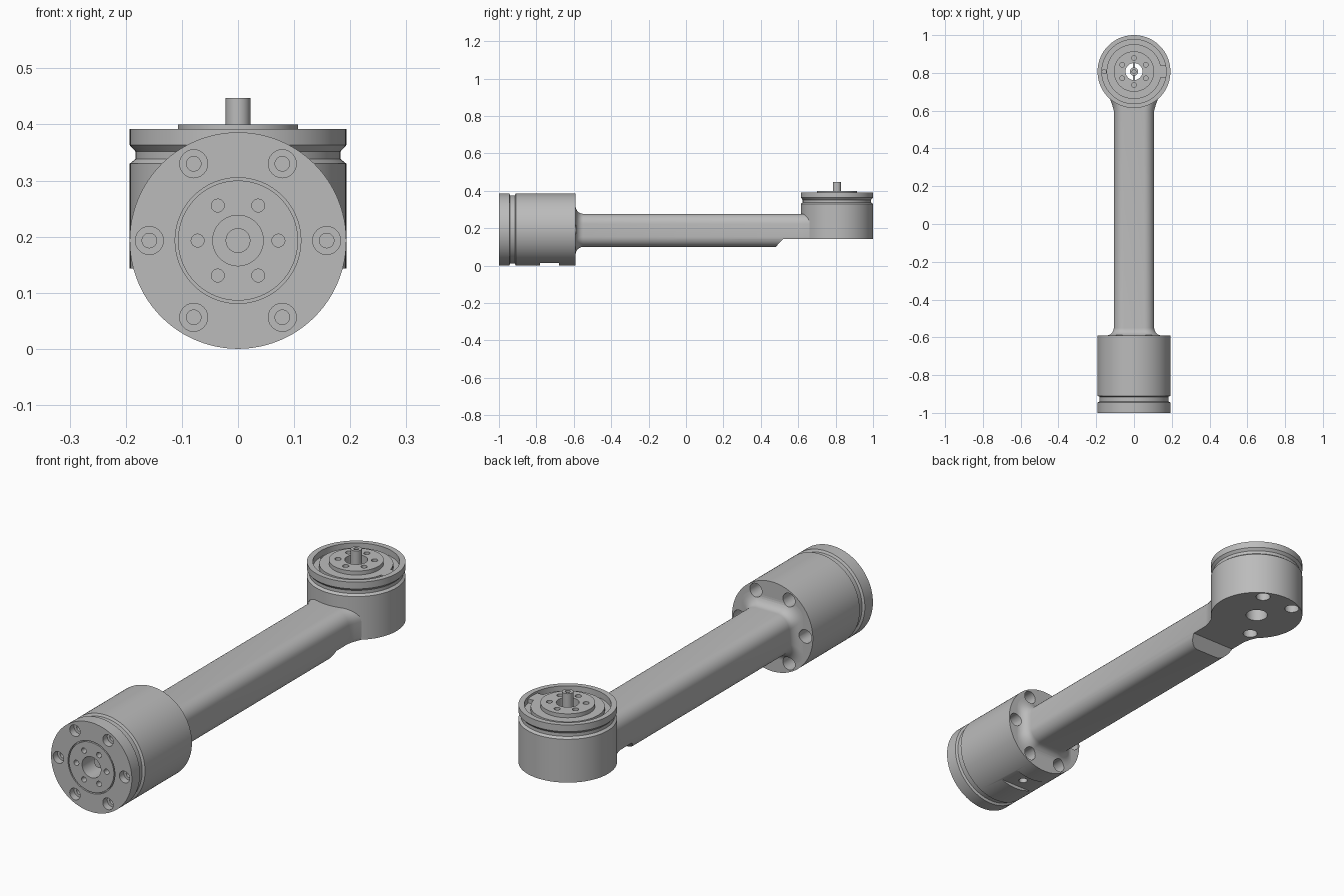
import bpy, bmesh
from math import sin, cos, pi, radians
from mathutils import Matrix, Vector

old = bpy.data.objects.get("Cube")
if old:
    bpy.data.objects.remove(old, do_unlink=True)

grey = bpy.data.materials.new("machined grey")
grey.use_nodes = True
colour = (0.5, 0.5, 0.5, 1)
grey.diffuse_color = colour
grey.node_tree.nodes["Principled BSDF"].inputs["Base Color"].default_value = colour

HUB_Z = 0.193      # height of the base hub axis
TIP_Y = 0.807      # position of the tip hub axis
BOLT_R = 0.158
TO_FRONT = Matrix.Translation((0, 0, HUB_Z)) @ Matrix.Rotation(pi / 2, 4, 'X')
TO_TIP = Matrix.Translation((0, TIP_Y, 0))


def revolve(bm, profile, x=0, y=0, steps=32):
    """Spin (radius, height) points about a vertical axis at x, y."""
    part = bmesh.new()
    verts = [part.verts.new((r, 0, h)) for r, h in profile]
    edges = [part.edges.new(p) for p in zip(verts, verts[1:])]
    if profile[0][0] > 0:
        edges.append(part.edges.new((verts[-1], verts[0])))
    bmesh.ops.spin(part, geom=verts + edges, axis=(0, 0, 1), cent=(0, 0, 0),
                   angle=2 * pi, steps=steps)
    bmesh.ops.remove_doubles(part, verts=part.verts, dist=1e-5)
    bmesh.ops.recalc_face_normals(part, faces=part.faces)
    part.transform(Matrix.Translation((x, y, 0)))
    mesh = bpy.data.meshes.new("temporary")
    part.to_mesh(mesh)
    part.free()
    bm.from_mesh(mesh)
    bpy.data.meshes.remove(mesh)


def cylinder(bm, r, low, high, x=0, y=0, steps=24):
    revolve(bm, [(0, low), (r, low), (r, high), (0, high)], x, y, steps)


def box(bm, low, high):
    low, high = Vector(low), Vector(high)
    m = Matrix.Translation((low + high) / 2) @ Matrix.Diagonal((high - low).to_4d())
    bmesh.ops.create_cube(bm, size=1, matrix=m)


def circle(radius, angles):
    return [(radius * cos(radians(a)), radius * sin(radians(a))) for a in angles]


def finish(name, bm, matrix=Matrix()):
    bm.transform(matrix)
    bmesh.ops.recalc_face_normals(bm, faces=bm.faces)
    mesh = bpy.data.meshes.new(name)
    bm.to_mesh(mesh)
    bm.free()
    mesh.materials.append(grey)
    obj = bpy.data.objects.new(name, mesh)
    bpy.context.collection.objects.link(obj)
    return obj


def activate(obj):
    bpy.ops.object.select_all(action='DESELECT')
    obj.select_set(True)
    bpy.context.view_layer.objects.active = obj


def cut(obj, *cutters):
    activate(obj)
    for cutter in cutters:
        mod = obj.modifiers.new("cut", 'BOOLEAN')
        mod.operation = 'DIFFERENCE'
        mod.solver = 'EXACT'
        mod.object = cutter
        bpy.ops.object.modifier_apply(modifier=mod.name)


# Base hub: drum facing the front, with rim groove, ring groove and centre bore
bm = bmesh.new()
revolve(bm, [(0, .59), (.193, .59), (.193, .91), (.183, .915), (.183, .94),
             (.193, .945), (.193, 1), (.112, 1), (.112, .985), (.107, .985),
             (.107, 1), (.045, 1), (.045, .88), (.022, .88), (.022, .95),
             (0, .95)], steps=96)
base_hub = finish("base_hub", bm, TO_FRONT)

# Tip hub: drum facing up, with rim groove, recessed ring and through bore
bm = bmesh.new()
revolve(bm, [(.045, .143), (.193, .143), (.193, .33), (.183, .338), (.183, .352),
             (.193, .363), (.193, .392), (.17, .392), (.17, .365), (.145, .365),
             (.145, .383), (.107, .383), (.107, .4), (.045, .4)], steps=96)
tip_hub = finish("tip_hub", bm, TO_TIP)

# Arm: rounded box section, flared where it meets each hub
sections = [(-.63, .04, .04)]
for i in range(9):
    a = i / 8 * pi / 2
    sections.append((-.59 + .04 * (1 - cos(a)), .04 * (1 - sin(a)), .04 * (1 - sin(a))))
sections += [(.6, 0, 0), (.63, .008, 0), (.66, .02, 0)]
bm = bmesh.new()
rings = []
for y, wide, tall in sections:
    corner = .055
    w, h = .107 + wide - corner, .0885 + tall - corner
    ring = []
    for q, (sx, sz) in enumerate([(1, 1), (-1, 1), (-1, -1), (1, -1)]):
        for k in range(9):
            a = (q + k / 8) * pi / 2
            ring.append(bm.verts.new((sx * w + corner * cos(a), y,
                                      .1885 + sz * h + corner * sin(a))))
    rings.append(ring)
for a, b in zip(rings, rings[1:]):
    for i in range(len(a)):
        j = (i + 1) % len(a)
        bm.faces.new((a[i], a[j], b[j], b[i]))
bm.faces.new(rings[0])
bm.faces.new(rings[-1])
arm = finish("arm", bm)

# Cutter: sloped relief under the tip end of the arm
bm = bmesh.new()
side = [bm.verts.new((-.3, y, z)) for y, z in
        [(.44, .05), (.475, .095), (.52, .143), (.9, .143), (.9, .05)]]
face = bm.faces.new(side)
moved = bmesh.ops.extrude_face_region(bm, geom=[face])["geom"]
bmesh.ops.translate(bm, vec=(.6, 0, 0),
                    verts=[v for v in moved if isinstance(v, bmesh.types.BMVert)])
relief = finish("relief_cutter", bm)

# Cutter: counterbored bolts and small tapped holes on the base hub face
bm = bmesh.new()
for x, y in circle(BOLT_R, range(0, 360, 60)):
    revolve(bm, [(0, .93), (.013, .93), (.013, .97), (.025, .97), (.025, 1.02), (0, 1.02)],
            x, y, 24)
for x, y in circle(.072, range(0, 360, 60)):
    cylinder(bm, .0115, .95, 1.02, x, y)
face_holes = finish("face_hole_cutter", bm, TO_FRONT)

# Cutter: bolt access holes behind the base hub
bm = bmesh.new()
for x, y in circle(BOLT_R, range(0, 360, 60)):
    cylinder(bm, .029, .5, .67, x, y)
rear_holes = finish("rear_hole_cutter", bm, TO_FRONT)

# Cutter: flat pocket with a small hole under the base hub
bm = bmesh.new()
box(bm, (-.1, -.78, -.05), (.1, -.68, .015))
pocket = finish("pocket_cutter", bm)
bm = bmesh.new()
cylinder(bm, .018, -.05, .05, 0, -.73)
pocket_hole = finish("pocket_hole_cutter", bm)

# Cutter: tapped holes and locating hole on top of the tip hub
bm = bmesh.new()
for x, y in circle(.072, range(30, 390, 60)):
    cylinder(bm, .0125, .35, .42, x, y)
cylinder(bm, .011, .33, .42, -.158, 0)
top_holes = finish("top_hole_cutter", bm, TO_TIP)

# Cutter: bolt access holes under the tip hub
bm = bmesh.new()
for x, y in circle(BOLT_R, (60, 120, 240, 300)):
    cylinder(bm, .03, .1, .21, x, y)
under_holes = finish("under_hole_cutter", bm, TO_TIP)

cut(base_hub, face_holes, rear_holes, pocket, pocket_hole)
cut(tip_hub, top_holes, under_holes)
cut(arm, relief, rear_holes, under_holes)
for cutter in (relief, face_holes, rear_holes, pocket, pocket_hole, top_holes, under_holes):
    bpy.data.objects.remove(cutter, do_unlink=True)

# Shaft in the bore, with a hollow top and a thin support bar
bm = bmesh.new()
revolve(bm, [(0, .24), (.022, .24), (.022, .447), (.01, .447), (.01, .42), (0, .42)])
shaft = finish("tip_shaft", bm, TO_TIP)
bm = bmesh.new()
box(bm, (-.006, -.05, .25), (.006, .05, .27))
shaft_bar = finish("shaft_support", bm, TO_TIP)

# Stop block that interrupts the ring groove
bm = bmesh.new()
box(bm, (.14, -.032, .36), (.172, .032, .383))
stop = finish("groove_stop", bm, TO_TIP)

for obj in (base_hub, tip_hub, arm, shaft, shaft_bar, stop):
    activate(obj)
    bpy.ops.object.shade_smooth_by_angle(angle=radians(30))
